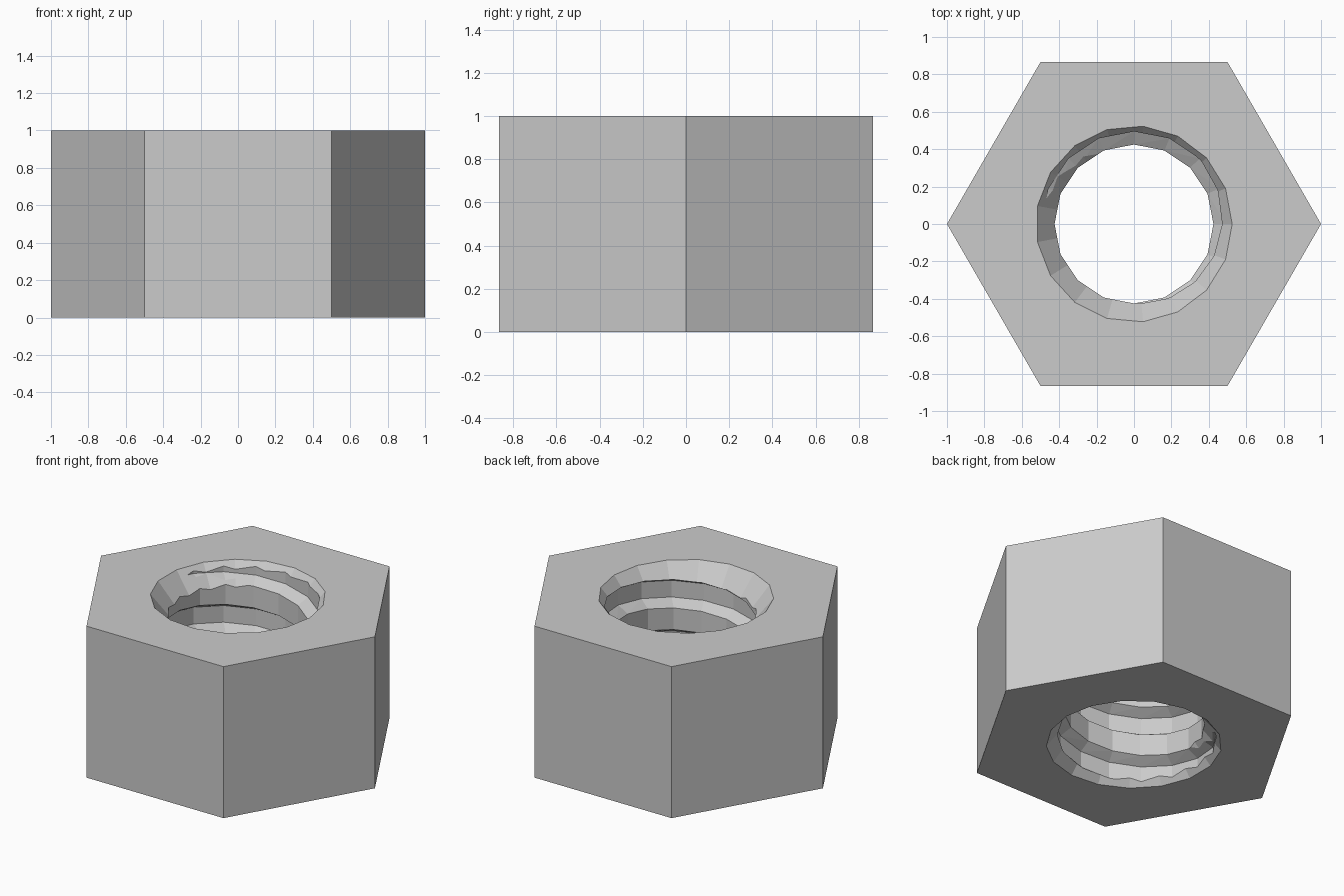
import bpy, bmesh
from math import pi, sin, cos
from mathutils import Matrix

default = bpy.data.objects.get("Cube")
if default:
    bpy.data.objects.remove(default, do_unlink=True)

# One plain metal grey
metal = bpy.data.materials.new("grey_metal")
metal.use_nodes = True
GREY = (0.6, 0.6, 0.6, 1)
metal.diffuse_color = GREY
metal.node_tree.nodes["Principled BSDF"].inputs["Base Color"].default_value = GREY


def make_object(name, bm):
    bmesh.ops.recalc_face_normals(bm, faces=bm.faces)
    mesh = bpy.data.meshes.new(name)
    bm.to_mesh(mesh)
    bm.free()
    mesh.materials.append(metal)
    obj = bpy.data.objects.new(name, mesh)
    bpy.context.collection.objects.link(obj)
    return obj


def prism(name, sides, r_low, r_high, z_low, z_high):
    """Capped prism or cone with a corner on the +x axis."""
    bm = bmesh.new()
    place = Matrix.Translation((0, 0, (z_low + z_high) / 2)) @ Matrix.Rotation(-pi / 2, 4, 'Z')
    bmesh.ops.create_cone(bm, cap_ends=True, segments=sides, radius1=r_low,
                          radius2=r_high, depth=z_high - z_low, matrix=place)
    return make_object(name, bm)


def threaded_rod(name):
    """Right-handed screw that overshoots the nut at both ends."""
    sides, pitch, start = 16, 1 / 3, 0.81
    minor, major = 0.425, 0.495
    low, high = -0.2, 1.2
    profile = [(0, major), (0.11, major), (0.15, minor), (0.293, minor)]
    bm = bmesh.new()
    columns = []
    for j in range(sides + 1):
        a = 2 * pi * j / sides
        column = []
        for turn in range(-5, 4):
            for rise, r in profile:
                z = start + pitch * (turn + j / sides) + rise
                if not low < z < high:
                    z, r = min(max(z, low), high), minor
                column.append(bm.verts.new((r * cos(a), r * sin(a), z)))
        columns.append(column)
    for a, b in zip(columns, columns[1:]):
        for k in range(len(a) - 1):
            bm.faces.new((a[k], b[k], b[k + 1], a[k + 1]))
    bmesh.ops.remove_doubles(bm, verts=bm.verts, dist=0.0005)
    bmesh.ops.holes_fill(bm, edges=[e for e in bm.edges if e.is_boundary], sides=0)
    bmesh.ops.triangulate(bm, faces=bm.faces)
    return make_object(name, bm)


# Hexagonal body
nut = prism("hex_nut", 6, 1, 1, 0, 1)

# Threaded bore and a countersink at each mouth
cutters = [
    threaded_rod("thread_cutter"),
    prism("top_countersink_cutter", 17, 0.285, 0.605, 0.7, 1.1),
    prism("bottom_countersink_cutter", 17, 0.605, 0.285, -0.1, 0.3),
]
bpy.context.view_layer.objects.active = nut
for cutter in cutters:
    cutter.hide_render = True
    cut = nut.modifiers.new(cutter.name, 'BOOLEAN')
    cut.operation = 'DIFFERENCE'
    cut.solver = 'EXACT'
    cut.object = cutter
    bpy.ops.object.modifier_apply(modifier=cut.name)
    bpy.data.objects.remove(cutter, do_unlink=True)
